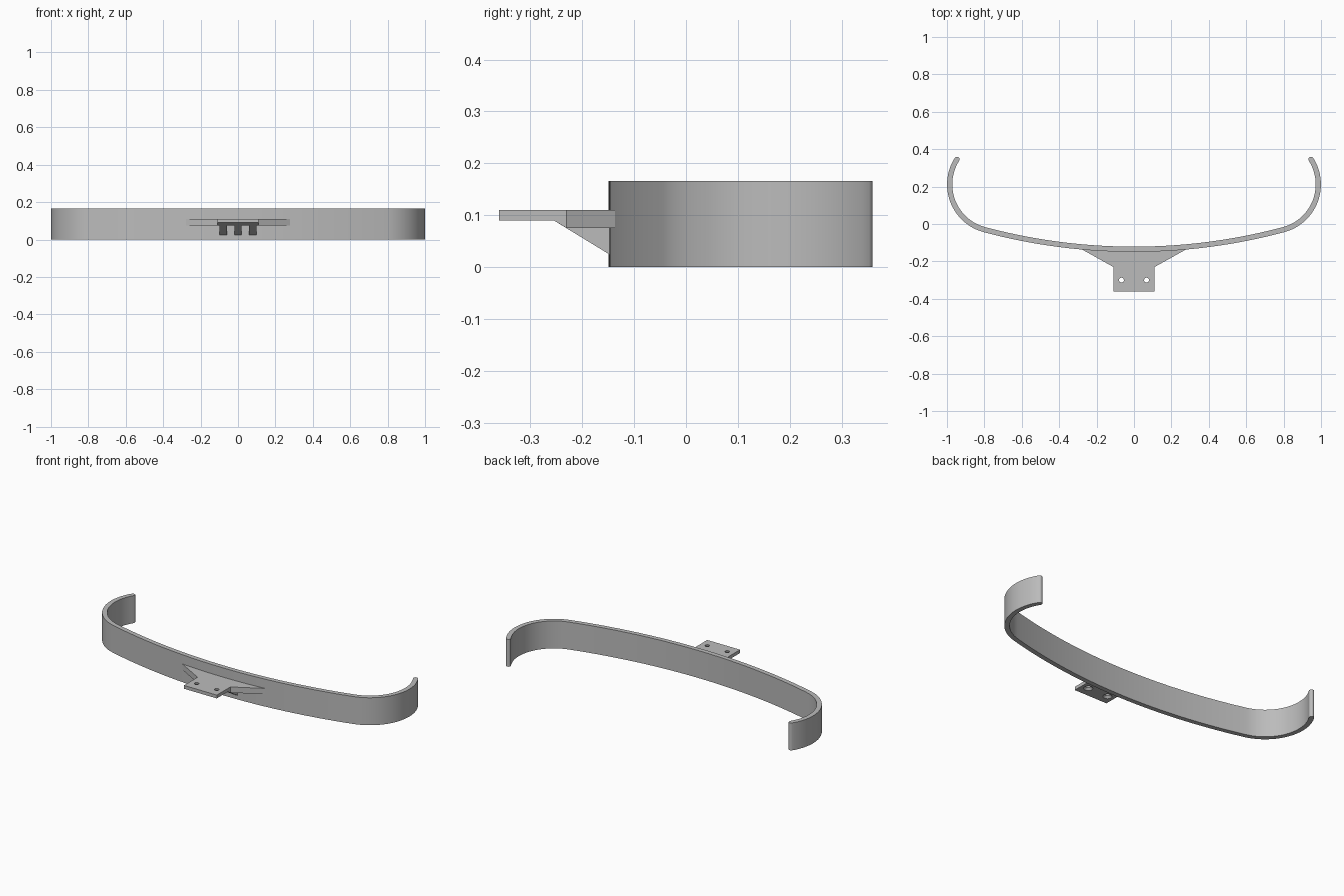
import bpy, bmesh
from math import sin, cos, asin, pi, radians
from mathutils import Vector

cube = bpy.data.objects.get("Cube")
if cube:
    bpy.data.objects.remove(cube, do_unlink=True)

grey = bpy.data.materials.new("plain grey")
grey.use_nodes = True
grey.diffuse_color = (0.5, 0.5, 0.5, 1)
grey.node_tree.nodes["Principled BSDF"].inputs["Base Color"].default_value = grey.diffuse_color


def finish(name, bm):
    bmesh.ops.recalc_face_normals(bm, faces=bm.faces)
    mesh = bpy.data.meshes.new(name)
    bm.to_mesh(mesh)
    bm.free()
    mesh.materials.append(grey)
    obj = bpy.data.objects.new(name, mesh)
    bpy.context.collection.objects.link(obj)
    return obj


def prism(name, points, along):
    """Extrude a closed 3D outline along a vector."""
    bm = bmesh.new()
    face = bm.faces.new([bm.verts.new(p) for p in points])
    new = bmesh.ops.extrude_face_region(bm, geom=[face])["geom"]
    bmesh.ops.translate(bm, vec=along, verts=[v for v in new if isinstance(v, bmesh.types.BMVert)])
    return finish(name, bm)


def select(obj):
    bpy.ops.object.select_all(action='DESELECT')
    obj.select_set(True)
    bpy.context.view_layer.objects.active = obj


def combine(target, tool, operation):
    """Apply a boolean and discard the tool."""
    mod = target.modifiers.new(operation, 'BOOLEAN')
    mod.operation, mod.solver, mod.object = operation, 'EXACT', tool
    select(target)
    bpy.ops.object.modifier_apply(modifier=mod.name)
    bpy.data.objects.remove(tool, do_unlink=True)


# Curved band: shallow front arc flowing into two tight hooked ends
HEIGHT, HALF, FRONT = 0.166, 0.014, -0.135
R, r = 3.1, 0.25
sweep = asin(0.8 / R)
centre = Vector((0, FRONT + R))
hook = centre + (R - r) * Vector((sin(sweep), -cos(sweep)))
tip = radians(32.4)


def arc(c, radius, a0, a1, n):
    """Centreline points paired with outward normals."""
    dirs = [a0 + (a1 - a0) * i / n for i in range(n + 1)]
    return [(c + radius * Vector((cos(a), sin(a))), Vector((cos(a), sin(a)))) for a in dirs]


right_half = arc(centre, R, -pi / 2, sweep - pi / 2, 24) + arc(hook, r, sweep - pi / 2, tip, 32)[1:]
flip = Vector((-1, 1))
path = [(p * flip, n * flip) for p, n in reversed(right_half[1:])] + right_half


def cap(p, n, t):
    """Rounded tip, from the side facing n around past t."""
    return [p + HALF * (n * cos(pi * i / 8) + t * sin(pi * i / 8)) for i in range(1, 8)]


end_p, end_n = path[-1]
end_t = Vector((-end_n.y, end_n.x))
right_cap = cap(end_p, end_n, end_t)
left_cap = [p * flip for p in reversed(right_cap)]
outline = ([p + n * HALF for p, n in path] + right_cap
           + [p - n * HALF for p, n in reversed(path)] + left_cap)
band = prism("curved_band", [(p.x, p.y, 0) for p in outline], (0, 0, HEIGHT))
select(band)
bpy.ops.object.shade_smooth_by_angle(angle=radians(35))

# Mounting plate with a thickened root
TOP, ROOT, WIDE = 0.11, 0.075, 0.11
side = [(-0.36, TOP), (-0.36, 0.09), (-0.255, 0.09), (-0.23, ROOT), (FRONT, ROOT), (FRONT, TOP)]
plate = prism("mounting_plate", [(-WIDE, y, z) for y, z in side], (2 * WIDE, 0, 0))

# Tapered wings spreading the plate onto the band
for s in (-1, 1):
    tri = [(0.1, -0.2246), (WIDE, -0.23), (0.28, FRONT), (0.1, FRONT)]
    wing = prism("wing", [(s * x, y, ROOT) for x, y in tri], (0, 0, TOP - ROOT))
    combine(plate, wing, 'UNION')

# Three sloping ribs underneath
for x in (-0.08, 0, 0.08):
    web = [(-0.255, 0.09), (-0.147, 0.024), (FRONT, 0.024), (FRONT, 0.095), (-0.25, 0.095)]
    rib = prism("rib", [(x - 0.02, y, z) for y, z in web], (0.04, 0, 0))
    combine(plate, rib, 'UNION')

# Screw holes, countersunk from below
for x in (-0.067, 0.067):
    for low, high, z, depth in ((0.013, 0.013, 0.1, 0.06), (0.026, 0.012, 0.096, 0.014)):
        bm = bmesh.new()
        bmesh.ops.create_cone(bm, cap_ends=True, segments=32, radius1=low, radius2=high, depth=depth)
        bmesh.ops.translate(bm, vec=(x, -0.3, z), verts=bm.verts)
        combine(plate, finish("hole_cutter", bm), 'DIFFERENCE')
select(plate)
bpy.ops.object.shade_smooth_by_angle(angle=radians(20))
